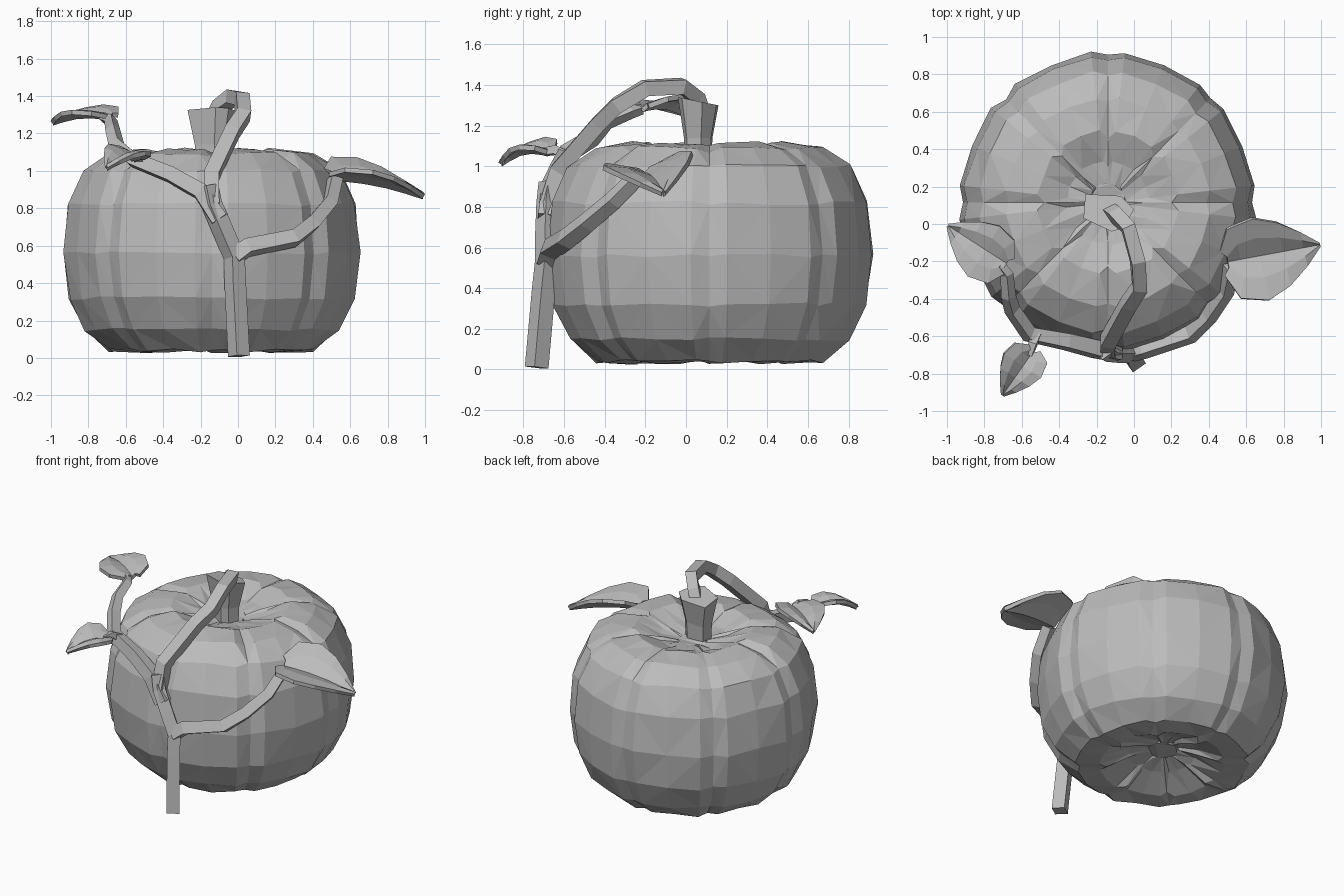
import bpy, bmesh, math, random
from mathutils import Vector

random.seed(4)
cube = bpy.data.objects.get("Cube")
if cube:
    bpy.data.objects.remove(cube, do_unlink=True)

grey = bpy.data.materials.new("plain grey")
grey.use_nodes = True
colour = (0.5, 0.5, 0.5, 1)
grey.diffuse_color = colour
grey.node_tree.nodes["Principled BSDF"].inputs["Base Color"].default_value = colour


def finish(name, bm):
    bmesh.ops.recalc_face_normals(bm, faces=bm.faces)
    mesh = bpy.data.meshes.new(name)
    bm.to_mesh(mesh)
    bm.free()
    mesh.materials.append(grey)
    obj = bpy.data.objects.new(name, mesh)
    bpy.context.collection.objects.link(obj)
    return obj


def loft(name, rings, triangulate=False):
    """Join closed rings of points and cap both ends."""
    bm = bmesh.new()
    rows = [[bm.verts.new(p) for p in ring] for ring in rings]
    n = len(rows[0])
    for a, b in zip(rows, rows[1:]):
        for i in range(n):
            j = (i + 1) % n
            bm.faces.new((a[i], a[j], b[j], b[i]))
    bm.faces.new(rows[0])
    bm.faces.new(rows[-1])
    if triangulate:
        bmesh.ops.triangulate(bm, faces=bm.faces)
    return finish(name, bm)


def tube(name, path, start, end, side=(1, 0, 0)):
    """Square stalk along a path, tapering from start to end half-width."""
    pts = [Vector(p) for p in path]
    rings = []
    side = Vector(side)
    for i, p in enumerate(pts):
        along = (pts[min(i + 1, len(pts) - 1)] - pts[max(i - 1, 0)]).normalized()
        side = (side - along * side.dot(along)).normalized()
        other = along.cross(side)
        r = start + (end - start) * i / (len(pts) - 1)
        rings.append([p + side * r * a + other * r * b
                      for a, b in ((-1, -1), (1, -1), (1, 1), (-1, 1))])
    return loft(name, rings)


def leaf(name, base, tip, left, right, arch):
    """Folded leaf: a midrib with two raised halves."""
    base, tip, left, right = map(Vector, (base, tip, left, right))
    bm = bmesh.new()
    rows = []
    for t, w, back in ((0, 0.3, 0.06), (0.14, 0.85, 0.08), (0.35, 1, 0), (0.6, 0.78, 0),
                       (0.82, 0.42, 0), (1, 0.04, 0)):
        rib = base.lerp(tip, t) + Vector((0, 0, arch * math.sin(math.pi * t)))
        sweep = (base - tip) * back
        rows.append([bm.verts.new(p) for p in
                     (rib + left * w + sweep, rib + left * w * 0.5 + Vector((0, 0, 0.012)), rib,
                      rib + right * w * 0.5 + Vector((0, 0, 0.012)), rib + right * w + sweep)])
    for a, b in zip(rows, rows[1:]):
        for i in range(4):
            bm.faces.new((a[i], a[i + 1], b[i + 1], b[i]))
    obj = finish(name, bm)
    solid = obj.modifiers.new("thickness", "SOLIDIFY")
    solid.thickness = 0.025
    solid.offset = 0


# Pumpkin body: eight lobes; each row is radius, height, groove depth
centre = Vector((-0.14, 0.115, 0))
profile = ((0.1, 0.14, 0), (0.22, 0.11, 0.15), (0.4, 0.035, 0.12), (0.55, 0.04, 0.04),
           (0.68, 0.15, 0.035), (0.765, 0.32, 0.028), (0.795, 0.56, 0.028), (0.77, 0.82, 0.028),
           (0.69, 1.0, 0.03), (0.55, 1.095, 0.04), (0.38, 1.115, 0.1), (0.22, 1.055, 0.12),
           (0.1, 1.03, 0))
body = []
for radius, z, groove in profile:
    ring = []
    for lobe in range(8):
        for offset, scale in ((0, 1 - groove), (6.5, 1), (22.5, 0.985), (38.5, 1)):
            a = math.radians(lobe * 45 + offset)
            r = radius * scale + random.uniform(-0.006, 0.006)
            dip = -0.02 if offset == 0 and z > 1.06 else 0
            ring.append(centre + Vector((r * math.cos(a), r * 1.015 * math.sin(a),
                                         z + dip + random.uniform(-0.01, 0.01))))
    body.append(ring)
loft("pumpkin_body", body, triangulate=True)

# Flared stem with a sloping cut top
outline = ((-0.12, 0.1), (-0.13, -0.03), (0.02, -0.1), (0.09, -0.08), (0.14, 0.02), (0.07, 0.09))
stem = []
for z, s in ((1.0, 0.65), (1.14, 0.7), (1.32, 1)):
    stem.append([Vector((-0.14 + x * s, 0.06 + y * s, z - (0.2 * y if s == 1 else 0)))
                 for x, y in outline])
loft("pumpkin_stem", stem)

# Vine: trunk, side branches and a curling shoot ending at the stem
fork = (-0.02, -0.685, 0.54)
shoulder = (-0.14, -0.68, 0.82)
tube("vine_trunk", [(0.005, -0.735, 0.01), (-0.015, -0.70, 0.4), fork,
                    (-0.08, -0.685, 0.68), shoulder, (-0.16, -0.67, 0.92)],
     0.042, 0.04, (0.82, 0.57, 0))
tube("left_branch", [fork, (0.05, -0.67, 0.59), (0.3, -0.59, 0.64), (0.40, -0.49, 0.72),
                     (0.49, -0.36, 0.83), (0.52, -0.23, 0.96)], 0.042, 0.032)
tube("right_branch", [(-0.1, -0.685, 0.74), (-0.2, -0.67, 0.89), (-0.36, -0.63, 0.98),
                      (-0.56, -0.59, 1.06), (-0.65, -0.46, 1.14), (-0.67, -0.39, 1.22),
                      (-0.68, -0.27, 1.27), (-0.72, -0.22, 1.285)], 0.045, 0.022)
tube("small_branch", [(-0.52, -0.59, 1.05), (-0.54, -0.64, 1.08), (-0.56, -0.7, 1.07)],
     0.025, 0.018)
tube("curling_shoot", [shoulder, (-0.14, -0.63, 0.98), (-0.03, -0.43, 1.21),
                       (0.03, -0.34, 1.3), (0.02, -0.2, 1.385), (-0.03, -0.02, 1.395),
                       (-0.1, 0.05, 1.34), (-0.13, 0.07, 1.28)], 0.04, 0.035)

# Leaves
leaf("left_leaf", (0.5, -0.2, 0.96), (0.99, -0.11, 0.86),
     (-0.04, 0.2, 0.12), (0.05, -0.24, 0.05), 0.02)
leaf("right_leaf", (-0.68, -0.21, 1.28), (-0.99, -0.01, 1.255),
     (-0.1, -0.14, 0.02), (0.07, 0.13, 0.05), 0.025)
leaf("small_leaf", (-0.54, -0.68, 1.06), (-0.7, -0.91, 1.01),
     (0.1, -0.06, 0.02), (-0.1, 0.07, 0.06), 0.035)
